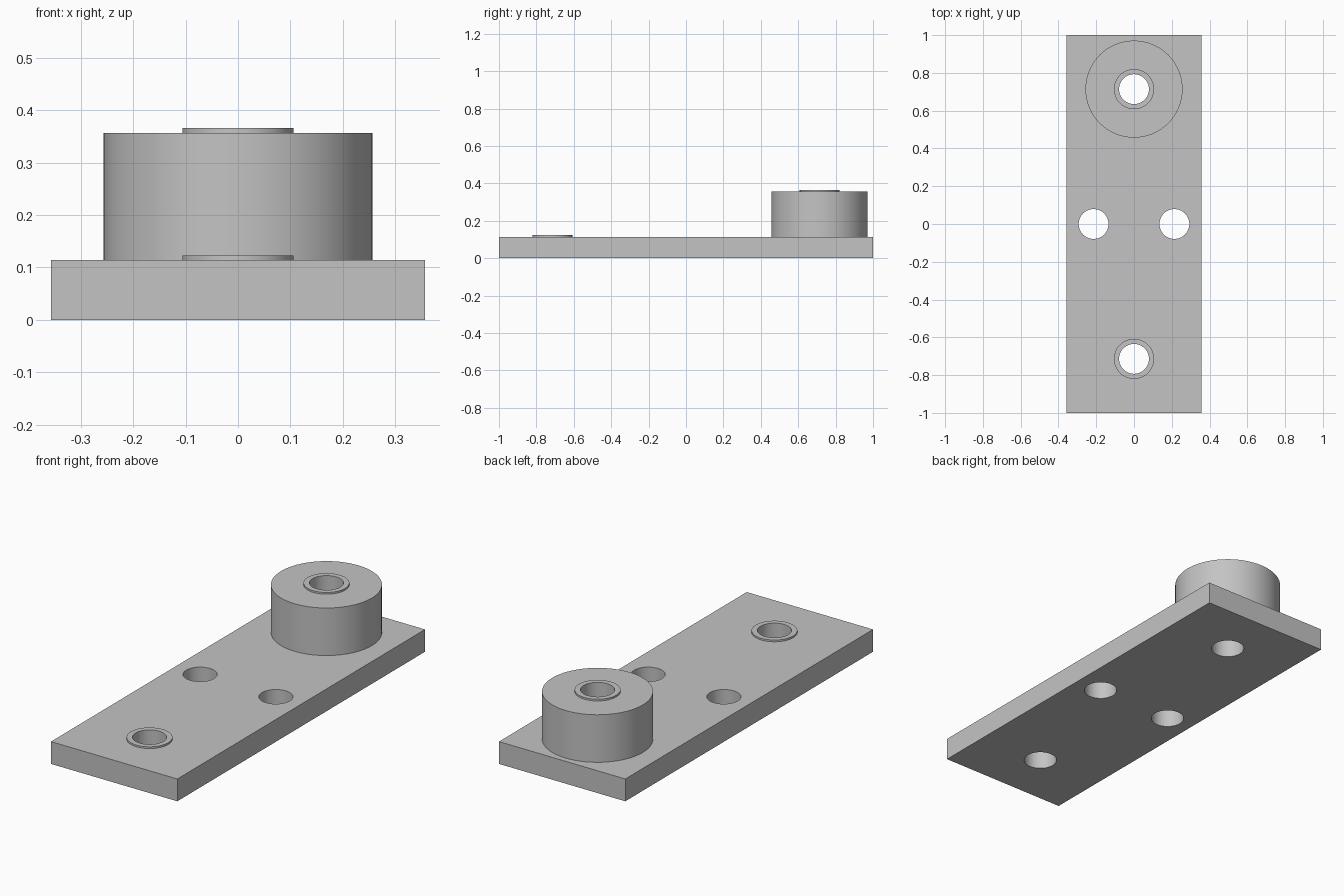
import bpy, math

if "Cube" in bpy.data.objects:
    bpy.data.objects.remove(bpy.data.objects["Cube"])

grey = bpy.data.materials.new("light_grey")
grey.diffuse_color = (0.55, 0.55, 0.55, 1)
grey.use_nodes = True
grey.node_tree.nodes["Principled BSDF"].inputs["Base Color"].default_value = grey.diffuse_color

END_Y = 0.714        # distance of the end holes from the centre
SIDE_X = 0.214       # distance of the middle holes from the centre
PLATE_TOP, BOSS_TOP, LIP = 0.114, 0.357, 0.009


def cylinder(name, radius, x, y, z0, z1):
    bpy.ops.mesh.primitive_cylinder_add(vertices=64, radius=radius, depth=z1 - z0,
                                        location=(x, y, (z0 + z1) / 2))
    obj = bpy.context.object
    obj.name = name
    obj.data.materials.append(grey)
    return obj


def combine(target, tool, operation):
    mod = target.modifiers.new(tool.name, 'BOOLEAN')
    mod.operation, mod.object, mod.solver = operation, tool, 'EXACT'
    tool.hide_render = True
    bpy.context.view_layer.objects.active = target
    bpy.ops.object.modifier_apply(modifier=mod.name)
    bpy.data.objects.remove(tool)


# Flat base plate
bpy.ops.mesh.primitive_cube_add(size=1, location=(0, 0, PLATE_TOP / 2))
plate = bpy.context.object
plate.name = "mounting_plate"
plate.scale = (0.714, 2, PLATE_TOP)
bpy.ops.object.transform_apply(location=True, rotation=False, scale=True)
plate.data.materials.append(grey)

# Tall round boss, and a thin raised collar around each end hole
combine(plate, cylinder("boss", 0.257, 0, END_Y, 0.05, BOSS_TOP), 'UNION')
combine(plate, cylinder("boss_collar", 0.106, 0, END_Y, 0.2, BOSS_TOP + LIP), 'UNION')
combine(plate, cylinder("plate_collar", 0.106, 0, -END_Y, 0.05, PLATE_TOP + LIP), 'UNION')

# Four through holes
for x, y in ((0, END_Y), (0, -END_Y), (SIDE_X, 0), (-SIDE_X, 0)):
    combine(plate, cylinder("hole_cutter", 0.079, x, y, -0.1, 0.5), 'DIFFERENCE')

# Smooth round walls with crisp rims
bpy.ops.object.select_all(action='DESELECT')
plate.select_set(True)
bpy.context.view_layer.objects.active = plate
bpy.ops.object.shade_smooth_by_angle(angle=math.radians(30))
